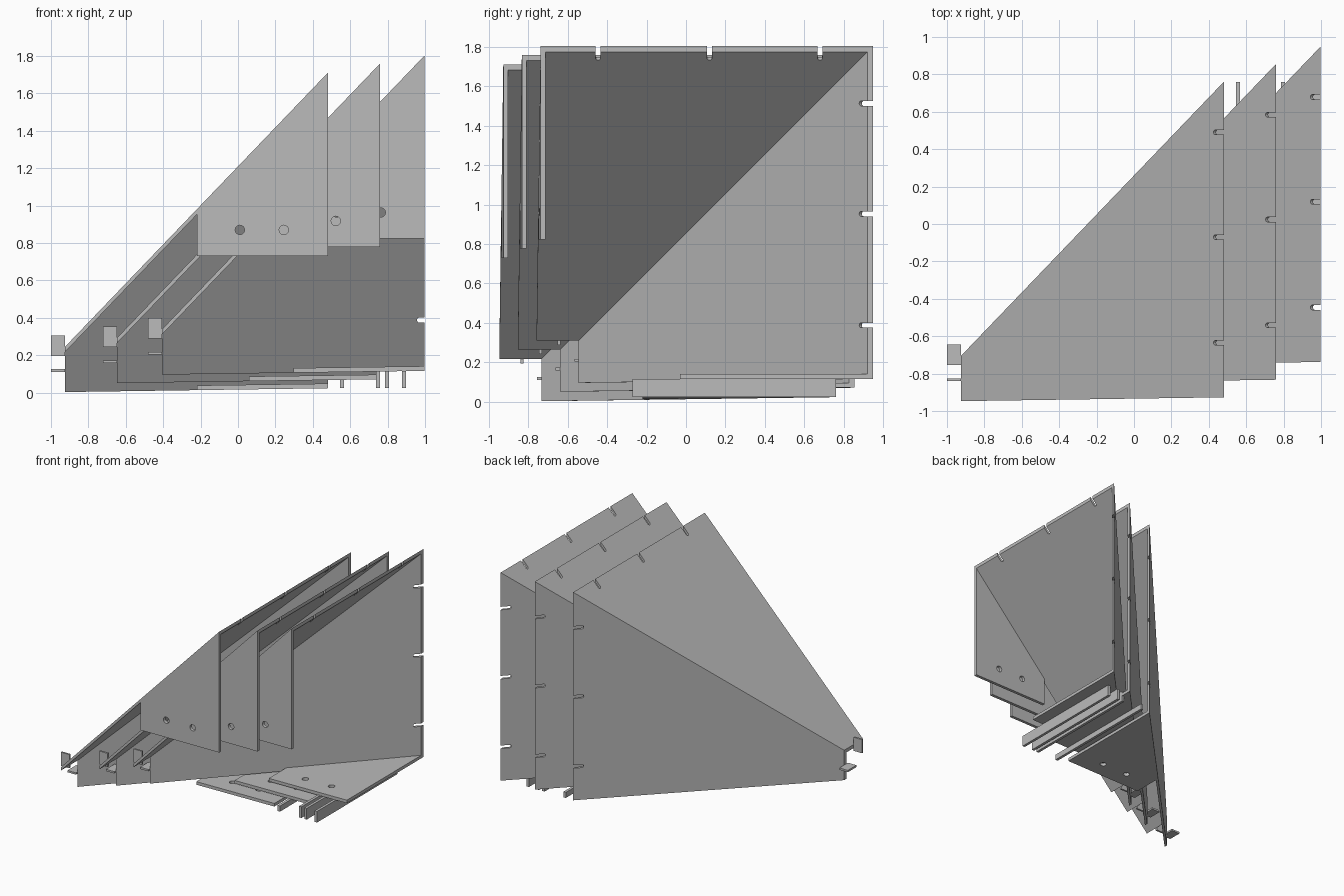
import bpy, bmesh, math
from mathutils import Vector

if "Cube" in bpy.data.objects:
    bpy.data.objects.remove(bpy.data.objects["Cube"], do_unlink=True)

grey = bpy.data.materials.new("plain grey")
grey.use_nodes = True
colour = (0.5, 0.5, 0.5, 1)
grey.diffuse_color = colour
grey.node_tree.nodes["Principled BSDF"].inputs["Base Color"].default_value = colour

X0, X1, FLAP_X = -0.925, 0.48, -0.22      # narrow end, wide end, flap start
SHIFT = 0.95                              # depth offset of the local frame
T = 0.028                                 # sheet thickness
SLOPE = (1.71 - 0.245) / (X1 - X0)


def rise(x):
    """Outer slope of both large panels."""
    return 0.245 + SLOPE * (x - X0)


def edge(x):
    """Slightly tilted free edge."""
    return 0.003 + 0.0145 * (x - X0)


def loft(name, ring_a, ring_b, swap=False):
    """Closed solid between two rings; swap exchanges depth and height."""
    def place(p):
        x, u, w = p
        return (x, w - SHIFT, u) if swap else (x, u - SHIFT, w)
    bm = bmesh.new()
    a = [bm.verts.new(place(p)) for p in ring_a]
    b = [bm.verts.new(place(p)) for p in ring_b]
    bm.faces.new(a)
    bm.faces.new(b)
    n = len(a)
    for i in range(n):
        j = (i + 1) % n
        bm.faces.new((a[i], a[j], b[j], b[i]))
    bmesh.ops.recalc_face_normals(bm, faces=bm.faces)
    mesh = bpy.data.meshes.new(name)
    bm.to_mesh(mesh)
    bm.free()
    mesh.materials.append(grey)
    ob = bpy.data.objects.new(name, mesh)
    bpy.context.collection.objects.link(ob)
    return ob


def prism(name, ring, direction, swap=False):
    d = Vector(direction)
    return loft(name, ring, [Vector(p) + d for p in ring], swap)


def box(name, lo, hi, swap=False):
    ring = [(lo[0], lo[1], lo[2]), (hi[0], lo[1], lo[2]),
            (hi[0], hi[1], lo[2]), (lo[0], hi[1], lo[2])]
    return prism(name, ring, (0, 0, hi[2] - lo[2]), swap)


def cut(target, cutter):
    cutter.hide_render = True
    mod = target.modifiers.new("cut", 'BOOLEAN')
    mod.object = cutter
    mod.solver = 'EXACT'
    bpy.context.view_layer.objects.active = target
    bpy.ops.object.modifier_apply(modifier=mod.name)
    bpy.data.objects.remove(cutter, do_unlink=True)


def large_panel(name, swap):
    # sloping sheet, mitred where the two sheets meet
    def ring(drop):
        a, b = rise(X0) - drop, rise(X1) - drop
        return [(X0, edge(X0), a), (X1, edge(X1), b), (X1, b, b), (X0, a, a)]
    panel = loft(name, ring(0), ring(T), swap)
    # round-ended slots on the wide edge, square to the sheet
    along = Vector((1, 0, SLOPE)).normalized()
    normal = Vector((-along.z, 0, along.x))
    across = Vector((0, 1, 0))
    r = 0.0125
    for u in (0.315, 0.88, 1.44):
        u -= 0.02 if swap else 0
        x = X1 - 0.055
        c = Vector((x, u, rise(x))) + along * r - normal * 0.05
        ring_s = [c - along * r * math.cos(t) + across * r * math.sin(t)
                  for t in (math.pi * (k / 8 - 0.5) for k in range(9))]
        ring_s += [c + along * 0.15 + across * r, c + along * 0.15 - across * r]
        cut(panel, prism("slot_cutter", ring_s, normal * 0.1, swap))
    return panel


def flap(name, swap):
    # mounting sheet hanging from the free edge, with two bolt holes
    low = 0.73
    outline = [(FLAP_X, low), (X1, low), (X1, rise(X1) - T), (FLAP_X, rise(FLAP_X) - T)]
    sheet = prism(name, [(x, edge(x), w) for x, w in outline], (0, 0.025, 0), swap)
    for x in (0.01, 0.245):
        ring = [(x + 0.025 * math.cos(k * math.tau / 24), -0.1,
                 0.87 + 0.025 * math.sin(k * math.tau / 24)) for k in range(24)]
        cut(sheet, prism("hole_cutter", ring, (0, 0.3, 0), swap))
    return sheet


# First hood: two sloping panels, two flaps, two end tabs
parts = []
for swap, big, small, tab in ((False, "top_panel", "front_flap", "upright_tab"),
                              (True, "back_panel", "bottom_flap", "flat_tab")):
    parts.append(large_panel(big, swap))
    parts.append(flap(small, swap))
    parts.append(box(tab, (-1, 0.11, 0.195), (X0, 0.125, 0.305), swap))

# Two more nested hoods
for label, offset in (("middle", (0.278, 0.094, 0.048)), ("rear", (0.518, 0.189, 0.093))):
    for part in parts:
        twin = bpy.data.objects.new(label + "_" + part.name, part.data)
        twin.location = offset
        bpy.context.collection.objects.link(twin)

# Support rails under the bottom flaps
for i, (x, top) in enumerate(((0.545, 0.07), (0.737, 0.115), (0.785, 0.115), (0.877, 0.115))):
    box("support_rail_%d" % (i + 1), (x, SHIFT - 0.272, 0.025), (x + 0.022, SHIFT + 0.76, top))
